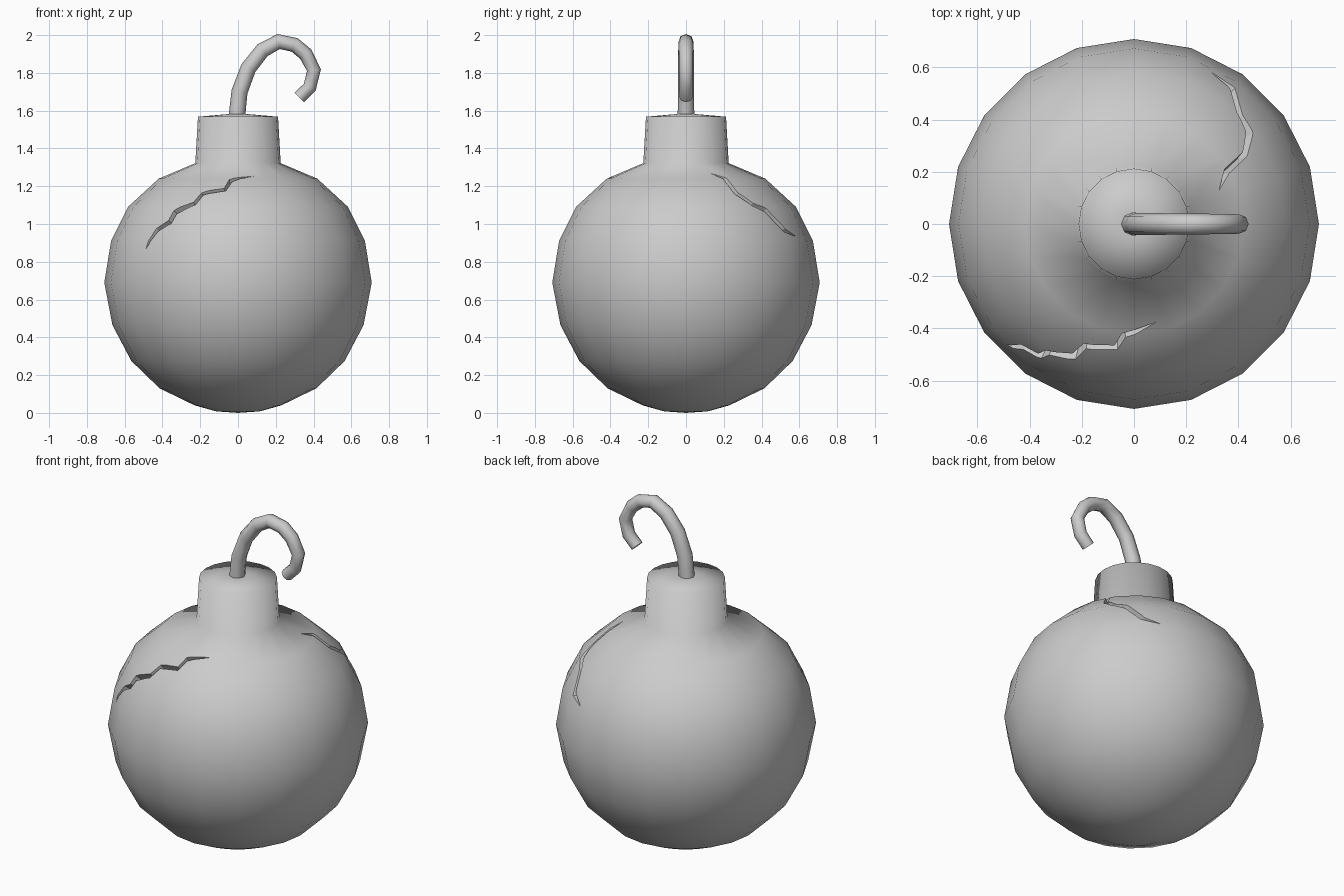
import bpy, bmesh, math
from mathutils import Vector
from mathutils.bvhtree import BVHTree
from mathutils.interpolate import poly_3d_calc

if "Cube" in bpy.data.objects:
    bpy.data.objects.remove(bpy.data.objects["Cube"])

SEG = 20
CENTRE = Vector((0, 0, 0.685))
R = 0.70


def add_object(name, bm):
    bmesh.ops.recalc_face_normals(bm, faces=bm.faces)
    me = bpy.data.meshes.new(name)
    bm.to_mesh(me)
    bm.free()
    ob = bpy.data.objects.new(name, me)
    bpy.context.collection.objects.link(ob)
    return ob


def lathe(name, profile, segments):
    """Revolve (radius, z) points; first and last points are poles."""
    bm = bmesh.new()
    rings = []
    for r, z in profile[1:-1]:
        rings.append([bm.verts.new((r * math.cos(2 * math.pi * i / segments),
                                    r * math.sin(2 * math.pi * i / segments), z))
                      for i in range(segments)])
    low = bm.verts.new((0, 0, profile[0][1]))
    high = bm.verts.new((0, 0, profile[-1][1]))
    for i in range(segments):
        j = (i + 1) % segments
        bm.faces.new((low, rings[0][j], rings[0][i]))
        bm.faces.new((high, rings[-1][i], rings[-1][j]))
        for a, b in zip(rings, rings[1:]):
            bm.faces.new((a[i], a[j], b[j], b[i]))
    return add_object(name, bm)


def crack_cutter(name, path, half_width, depth):
    """V-shaped wedge following a path on the shell."""
    bm = bmesh.new()
    rings = []
    for i, p in enumerate(path):
        n = (p - CENTRE).normalized()
        t = path[min(i + 1, len(path) - 1)] - path[max(i - 1, 0)]
        s = n.cross(t).normalized()
        end = i in (0, len(path) - 1)
        w, d = (0.004, 0.012) if end else (half_width, depth)
        rings.append([bm.verts.new(v) for v in
                      (p + n * 0.05 + s * w * 1.8, p + n * 0.05 - s * w * 1.8, p - n * d)])
    for a, b in zip(rings, rings[1:]):
        for k in range(3):
            m = (k + 1) % 3
            bm.faces.new((a[k], a[m], b[m], b[k]))
    bm.faces.new(rings[0])
    bm.faces.new(rings[-1][::-1])
    bmesh.ops.triangulate(bm, faces=bm.faces)
    ob = add_object(name, bm)
    ob.hide_render = True
    return ob


# Shell with neck, one lathed surface
shell = lathe("bomb_body", [
    (0, 0.0), (0.115, 0.008), (0.23, 0.04), (0.415, 0.13), (0.565, 0.275), (0.665, 0.465),
    (0.708, 0.69), (0.672, 0.91), (0.583, 1.09), (0.42, 1.24), (0.226, 1.322),
    (0.212, 1.568), (0.05, 1.582), (0, 1.582)], SEG)
for p in shell.data.polygons:
    p.use_smooth = True

# Cracks: front one in (x, z), rear right one in (x, y), projected on the shell
front = [(-0.49, 0.87), (-0.43, 0.97), (-0.36, 1.01), (-0.33, 1.06), (-0.23, 1.11),
         (-0.19, 1.165), (-0.07, 1.19), (-0.04, 1.235), (0.09, 1.265)]
rear = [(0.30, 0.58), (0.375, 0.52), (0.405, 0.42), (0.44, 0.35), (0.43, 0.27),
        (0.36, 0.205), (0.33, 0.12)]
front = [Vector((x, -math.sqrt(R * R - x * x - (z - CENTRE.z) ** 2), z)) for x, z in front]
rear = [Vector((x, y, CENTRE.z + math.sqrt(R * R - x * x - y * y))) for x, y in rear]
cutters = [crack_cutter("front_crack_cutter", front, 0.014, 0.06),
           crack_cutter("rear_crack_cutter", rear, 0.014, 0.06)]

base = shell.data
for c in cutters:
    mod = shell.modifiers.new("crack", 'BOOLEAN')
    mod.operation = 'DIFFERENCE'
    mod.solver = 'EXACT'
    mod.object = c
deps = bpy.context.evaluated_depsgraph_get()
cut = bpy.data.meshes.new_from_object(shell.evaluated_get(deps))
shell.modifiers.clear()

# Keep the smooth shading of the uncut shell outside the cracks
pts = [v.co.copy() for v in base.vertices]
nrm = [v.normal.copy() for v in base.vertices]
polys = [list(p.vertices) for p in base.polygons]
tree = BVHTree.FromPolygons(pts, polys)
normals = [None] * len(cut.loops)
for p in cut.polygons:
    p.use_smooth = True
    on_shell = tree.find_nearest(p.center)[3] < 0.002
    for li in p.loop_indices:
        n = p.normal.copy()
        if on_shell:
            co = cut.vertices[cut.loops[li].vertex_index].co
            hit, _, fi, _ = tree.find_nearest(co * 0.999 + p.center * 0.001)
            w = poly_3d_calc([pts[i] for i in polys[fi]], hit)
            n = sum((nrm[i] * k for i, k in zip(polys[fi], w)), Vector()).normalized()
        normals[li] = n
cut.normals_split_custom_set(normals)
shell.data = cut
for c in cutters:
    bpy.data.objects.remove(c)

# Curled fuse
path = [(-0.008, 1.55), (0.008, 1.70), (0.055, 1.825), (0.13, 1.92), (0.215, 1.966),
        (0.30, 1.948), (0.358, 1.90), (0.402, 1.815), (0.38, 1.725), (0.325, 1.67)]
cu = bpy.data.curves.new("fuse", 'CURVE')
cu.dimensions = '3D'
cu.bevel_depth = 0.044
cu.bevel_resolution = 2
cu.use_fill_caps = True
sp = cu.splines.new('POLY')
sp.points.add(len(path) - 1)
for i, (x, z) in enumerate(path):
    sp.points[i].co = (x, 0, z, 1)
    sp.points[i].radius = 1 - 0.2 * i / (len(path) - 1)
fuse = bpy.data.objects.new("fuse", cu)
bpy.context.collection.objects.link(fuse)
bpy.ops.object.select_all(action='DESELECT')
fuse.select_set(True)
bpy.context.view_layer.objects.active = fuse
bpy.ops.object.convert(target='MESH')
bpy.ops.object.shade_smooth_by_angle(angle=math.radians(55))
